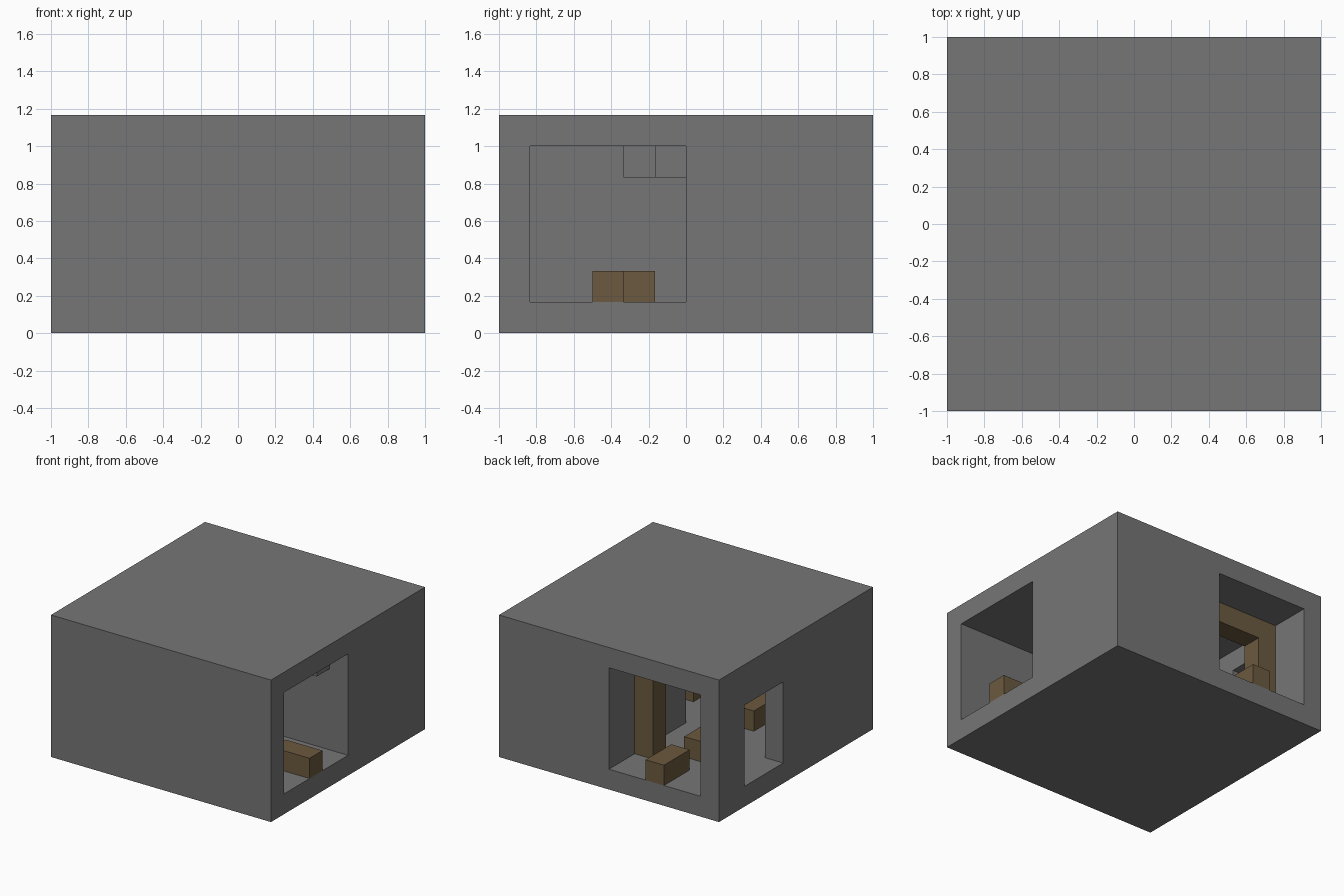
import bpy
import bmesh
from mathutils import Vector

UNIT = 1 / 6  # the whole model sits on a block grid

if "Cube" in bpy.data.objects:
    bpy.data.objects.remove(bpy.data.objects["Cube"], do_unlink=True)


def make_material(name, color):
    mat = bpy.data.materials.new(name)
    mat.use_nodes = True
    mat.diffuse_color = color
    mat.node_tree.nodes["Principled BSDF"].inputs["Base Color"].default_value = color
    return mat


stone = make_material("stone grey", (0.18, 0.18, 0.18, 1))
wood = make_material("wood brown", (0.15, 0.10, 0.05, 1))


def prism(name, outline, z0, z1, mat):
    """Extrude a flat outline, in grid units, from z0 up to z1."""
    bm = bmesh.new()
    base = bm.faces.new([bm.verts.new(Vector((x, y, z0)) * UNIT) for x, y in outline])
    top = bmesh.ops.extrude_face_region(bm, geom=[base])["geom"]
    verts = [g for g in top if isinstance(g, bmesh.types.BMVert)]
    bmesh.ops.translate(bm, verts=verts, vec=(0, 0, (z1 - z0) * UNIT))
    bmesh.ops.recalc_face_normals(bm, faces=bm.faces)
    mesh = bpy.data.meshes.new(name)
    bm.to_mesh(mesh)
    bm.free()
    mesh.materials.append(mat)
    obj = bpy.data.objects.new(name, mesh)
    bpy.context.collection.objects.link(obj)
    return obj


def block(name, x, y, z, mat):
    outline = [(x[0], y[0]), (x[1], y[0]), (x[1], y[1]), (x[0], y[1])]
    return prism(name, outline, *z, mat)


def cut(target, cutter):
    cutter.hide_render = True
    mod = target.modifiers.new("cut", "BOOLEAN")
    mod.operation, mod.solver, mod.object = "DIFFERENCE", "EXACT", cutter
    bpy.context.view_layer.objects.active = target
    bpy.ops.object.modifier_apply(modifier=mod.name)
    bpy.data.objects.remove(cutter, do_unlink=True)


# Stone mass with a corridor that turns a corner, and a side doorway
shell = block("stone_shell", (-6, 6), (-6, 6), (0, 7), stone)
bend = [(-5, -5), (7, -5), (7, 0), (0, 0), (0, 7), (-5, 7)]
cut(shell, prism("corridor_cutter", bend, 1, 6, stone))
cut(shell, block("doorway_cutter", (-7, -4), (1, 4), (1, 5), stone))

# Timber frame across the corridor
block("left_post", (-1, 0), (3, 4), (1, 5), wood)
block("right_post", (-5, -4), (3, 4), (1, 5), wood)
block("cross_beam", (-5, 0), (3, 4), (5, 6), wood)

# Broken track of timbers along both arms, with a corner piece
for i, span in enumerate([(4, 6), (1, 3)]):
    block(f"back_track_{i + 1}", (-3, -2), span, (1, 2), wood)
    block(f"side_track_{i + 1}", span, (-3, -2), (1, 2), wood)
corner = [(-3, -3), (-1, -3), (-1, -2), (-2, -2), (-2, -1), (-3, -1)]
prism("corner_track", corner, 1, 2, wood)

# Loose stones hanging from the ceiling
block("ceiling_stone_1", (3, 5), (-1, 0), (5, 6), stone)
block("ceiling_stone_2", (2, 4), (-2, -1), (5, 6), stone)
